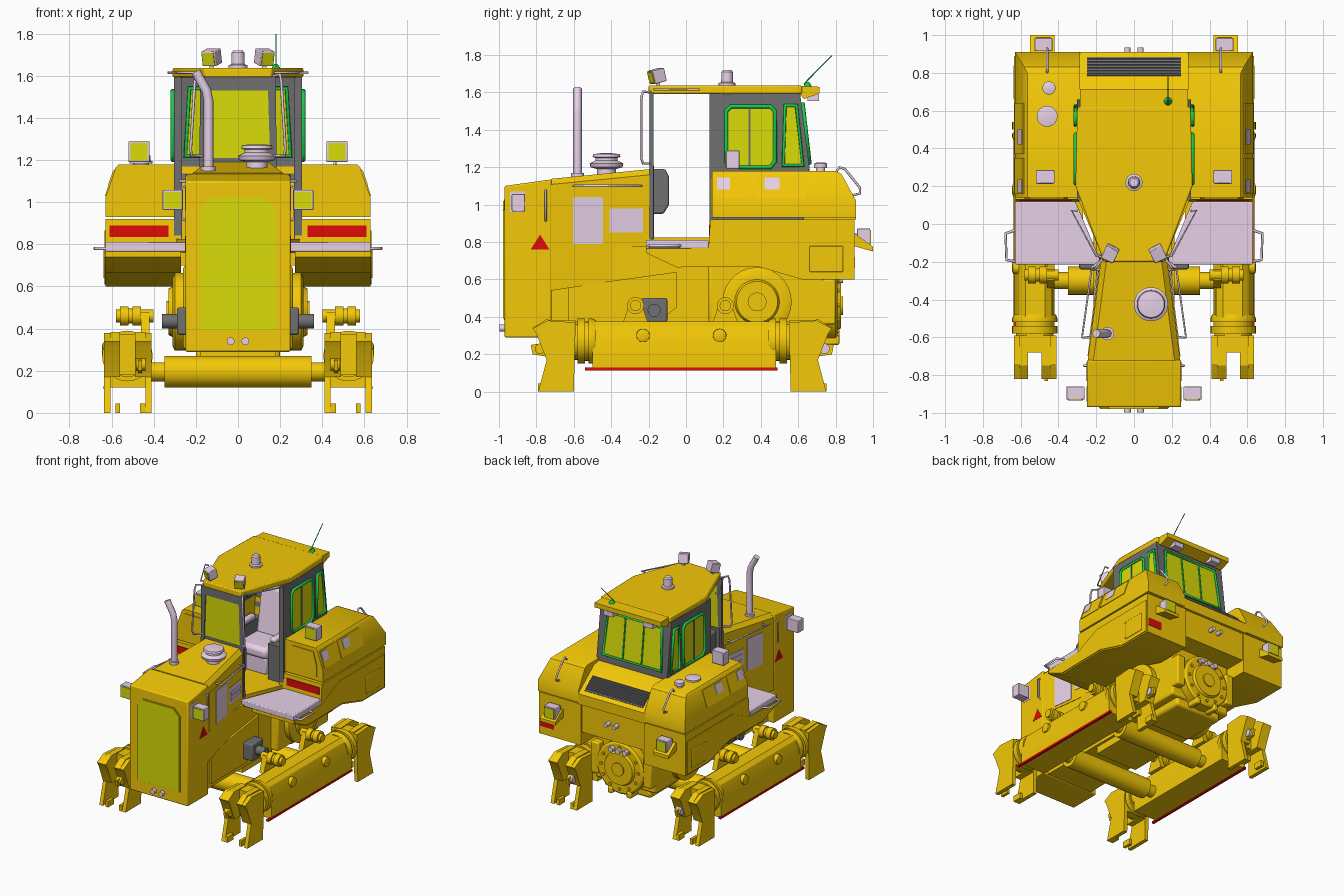
import bpy, bmesh, math
from mathutils import Vector

if "Cube" in bpy.data.objects:
    bpy.data.objects.remove(bpy.data.objects["Cube"])

def mat(name, c):
    m = bpy.data.materials.new(name)
    m.diffuse_color = (*c, 1)
    m.use_nodes = True
    m.node_tree.nodes["Principled BSDF"].inputs["Base Color"].default_value = m.diffuse_color
    return m

YEL = mat("yellow", (0.9, 0.58, 0.002))
GLS = mat("glass", (0.70, 0.72, 0.002))
GRN = mat("seal_green", (0.01, 0.6, 0.07))
PNK = mat("pale_metal", (0.80, 0.64, 0.80))
DRK = mat("dark_grey", (0.16, 0.16, 0.16))
RED = mat("red", (0.75, 0.003, 0.003))

def loft(name, rings, m, mir=False, bev=0):
    """Skin a list of equal-length rings and cap both ends."""
    bm = bmesh.new()
    vs = [[bm.verts.new(p) for p in r] for r in rings]
    n = len(vs[0])
    for a, b in zip(vs, vs[1:]):
        for i in range(n):
            bm.faces.new((a[i], a[(i + 1) % n], b[(i + 1) % n], b[i]))
    bm.faces.new(vs[0]); bm.faces.new(vs[-1])
    bmesh.ops.recalc_face_normals(bm, faces=bm.faces)
    me = bpy.data.meshes.new(name); bm.to_mesh(me); bm.free()
    me.materials.append(m)
    o = bpy.data.objects.new(name, me)
    bpy.context.collection.objects.link(o)
    if bev:
        b = o.modifiers.new("bevel", 'BEVEL'); b.width = bev; b.segments = 2
    if mir:
        o.modifiers.new("mirror", 'MIRROR').use_mirror_merge = False
    return o

def prism(name, axis, pts, a, b, m, mir=False, bev=0):
    f = {'x': lambda p, t: (t, p[0], p[1]), 'y': lambda p, t: (p[0], t, p[1]), 'z': lambda p, t: (p[0], p[1], t)}[axis]
    return loft(name, [[f(p, t) for p in pts] for t in (a, b)], m, mir, bev)

def box(name, x0, x1, y0, y1, z0, z1, m, mir=False, bev=0):
    return prism(name, 'z', [(x0, y0), (x1, y0), (x1, y1), (x0, y1)], z0, z1, m, mir, bev)

def turned(name, base, direction, prof, m, mir=False, seg=28):
    """Body of revolution: prof = (distance along axis, radius)."""
    q = Vector((0, 0, 1)).rotation_difference(Vector(direction))
    rings = [[Vector(base) + q @ Vector((r * math.cos(math.tau * i / seg), r * math.sin(math.tau * i / seg), h))
              for i in range(seg)] for h, r in prof]
    return loft(name, rings, m, mir)

def tube(name, pts, r, m, mir=False, closed=False):
    c = bpy.data.curves.new(name, 'CURVE'); c.dimensions = '3D'
    c.bevel_depth = r; c.bevel_resolution = 2; c.use_fill_caps = True
    s = c.splines.new('POLY'); s.points.add(len(pts) - 1); s.use_cyclic_u = closed
    for p, q in zip(s.points, pts):
        p.co = (*q, 1)
    c.materials.append(m)
    o = bpy.data.objects.new(name, c); bpy.context.collection.objects.link(o)
    if mir:
        o.modifiers.new("mirror", 'MIRROR').use_mirror_merge = False

def lamp(name, loc, size, facing, tilt=0, yaw=0):
    """Work lamp with a framed lens; facing -1 front, 1 rear; made on both sides."""
    h, d = size / 2, 0.035
    for s in (-1, 1):
        for part, k, y0, y1, m in (("housing", h, -d, d, PNK), ("lens", h * .82, d, d + .004, GLS)):
            o = box(name + "_" + part, -k, k, facing * y0, facing * y1, -k, k, m, bev=.004 if m is PNK else 0)
            o.location = (s * loc[0], loc[1], loc[2]); o.rotation_euler = (tilt, 0, s * yaw)

# --- Hood and radiator block
prism("radiator_block", 'x', [(-.97, .29), (-.72, .29), (-.72, 1.135), (-.97, 1.1)], -.25, .25, YEL, bev=.008)
loft("engine_hood", [[(-w, y, z0), (w, y, z0), (w, y, z1 - .03), (w - .03, y, z1), (-w + .03, y, z1), (-w, y, z1 - .03)]
     for y, w, z0, z1 in ((-.722, .245, .54, 1.138), (-.19, .175, .62, 1.19))], YEL)
g = [(-.18, .39), (.18, .39), (.18, .97), (.13, 1.02), (-.13, 1.02), (-.18, .97)]
prism("grille_rim", 'y', [(x * 1.03, (z - .7) * 1.02 + .7) for x, z in g], -.974, -.96, YEL)
prism("radiator_grille", 'y', g, -.979, -.96, GLS)
for x in (-.035, .035):
    turned("tow_pin", (x, -.97, .34), (0, -1, 0), [(0, .018), (.028, .018)], PNK)
    turned("rear_hitch_pin", (x, .88, .83), (0, 1, 0), [(0, .016), (.055, .016)], PNK)
prism("warning_triangle", 'x', [(-.83, .76), (-.73, .76), (-.78, .84)], .24, .252, RED, mir=True)
box("hood_label", .24, .252, -.94, -.86, .96, 1.07, PNK, mir=True)
def hood_x(y):
    return .245 - .07 * (y + .722) / .532
def hood_panel(name, y0, y1, z0, z1, m, t):
    prism(name, 'z', [(hood_x(y0) - .01, y0), (hood_x(y0) + t, y0), (hood_x(y1) + t, y1), (hood_x(y1) - .01, y1)], z0, z1, m, mir=True)
hood_panel("hood_side_door", -.7, -.22, .77, 1.07, YEL, .004)
hood_panel("hood_screen", -.605, -.445, .79, 1.04, PNK, .008)
hood_panel("hood_vent", -.41, -.23, .85, .98, PNK, .008)
for z in (.88, .92):
    hood_panel("vent_louver", -.39, -.25, z, z + .025, PNK, .014)
tube("hood_rail", [(.23, -.6, 1.1), (.275, -.6, 1.1), (.225, -.24, 1.1), (.18, -.24, 1.1)], .007, PNK, mir=True)
tube("grab_bar", [(.24, -.75, .91), (.265, -.75, .92), (.265, -.75, 1.07), (.24, -.75, 1.08)], .006, PNK, mir=True)
lamp("hood_lamp", (.31, -.895, 1.01), .095, -1)

# --- Exhaust and air intake
tube("exhaust_pipe", [(-.14, -.58, 1.12), (-.14, -.58, 1.48), (-.15, -.58, 1.53), (-.19, -.58, 1.6), (-.2, -.58, 1.62)], .023, PNK)
turned("exhaust_collar", (-.14, -.58, 1.13), (0, 0, 1), [(0, .035), (.04, .035)], PNK)
turned("air_precleaner", (.09, -.425, 1.15), (0, 0, 1),
       [(0, .05), (.04, .05), (.05, .085), (.07, .09), (.085, .06), (.1, .06), (.105, .075), (.12, .07), (.125, .03)], PNK)

# --- Chassis, belly plates and cross tubes
box("main_frame", -.2, .2, -.73, .3, .295, .78, YEL)
prism("frame_side_panel", 'x', [(-.63, .33), (-.2, .33), (-.05, .45), (-.05, .64), (-.63, .56)], .19, .215, YEL, mir=True)
box("transmission_case", -.26, .26, .12, .74, .3, .7, YEL, bev=.015)
box("rear_belly", -.2, .2, .36, .72, .24, .31, YEL, bev=.02)
box("middle_belly", -.18, .18, -.2, .16, .24, .3, YEL)
for y in (-.3, .26):
    turned("cross_tube", (-.45, y, .195), (1, 0, 0), [(0, .045), (.1, .045), (.1, .075), (.8, .075), (.8, .045), (.9, .045)], YEL)
turned("final_drive", (.22, .38, .48), (1, 0, 0), [(0, .185), (.08, .185), (.09, .165), (.09, .12), (.11, .11), (.11, .05), (.12, .05)], YEL, mir=True)
turned("rear_gear_cover", (0, .7, .46), (0, 1, 0), [(0, .2), (.1, .2), (.11, .185), (.11, .13), (.13, .12), (.13, .05), (.14, .05)], YEL, seg=32)
for i in range(12):
    a = i * math.pi / 6
    turned("cover_bolt", (.16 * math.cos(a), .8, .46 + .16 * math.sin(a)), (0, 1, 0), [(0, .012), (.02, .012)], YEL, seg=6)
box("rear_bracket", .19, .26, .7, .8, .36, .6, YEL, mir=True, bev=.01)
box("rear_tow_lug", .06, .1, .72, .82, .25, .3, YEL, mir=True, bev=.01)
for x in (-.06, 0, .06):
    turned("hose_port", (x, .76, .6), (0, 1, 0), [(0, .02), (.08, .02)], PNK, seg=16)

# --- Suspension barrels over the track frames
box("pivot_block", .19, .29, -.24, -.1, .37, .5, DRK, mir=True, bev=.01)
turned("pivot_shaft", (.25, -.17, .435), (1, 0, 0), [(0, .035), (.11, .035)], DRK, mir=True)
for y in (-.27, .21):
    turned("suspension_barrel", (.4, y, .46), (1, 0, 0), [(0, .03), (.06, .03), (.06, .045), (.1, .045), (.1, .035),
           (.12, .035), (.12, .045), (.16, .045), (.16, .03), (.18, .03)], YEL, mir=True)
    prism("barrel_bracket", 'x', [(y - .07, .36), (y + .07, .36), (y + .03, .48), (y - .03, .48)], .42, .46, YEL, mir=True)

# --- Track frames with end forks
prism("track_frame", 'y', [(.42, .12), (.635, .12), (.635, .25), (.605, .35), (.575, .375), (.47, .375), (.435, .35), (.42, .25)],
      -.5, .48, YEL, mir=True)
box("track_red_strip", .62, .639, -.54, .49, .113, .128, RED, mir=True)
for y in (-.23, .18):
    turned("track_boss", (.58, y, .3), (1, 0, 0), [(0, .038), (.06, .035), (.065, .02)], YEL, mir=True)
for s in (-1, 1):
    def yy(y):
        return y if s < 0 else -y - .04
    turned("track_collar", (.525, yy(-.48), .27), (0, s, 0),
           [(0, .112), (.02, .12), (.04, .12), (.04, .105), (.06, .105), (.06, .12), (.1, .12), (.1, .1), (.18, .1)], YEL, mir=True)
    side = [(yy(a), b) for a, b in [(-.79, 0), (-.6, 0), (-.59, .37), (-.74, .38), (-.82, .34), (-.8, .31), (-.745, .17)]]
    head = [(yy(a), b) for a, b in [(-.745, .17), (-.595, .17), (-.59, .38), (-.75, .385), (-.82, .34), (-.8, .31)]]
    for a, b, c, d in ((.41, .44, .44, .49), (.605, .635, .56, .605)):
        prism("fork_leg", 'x', side, a, b, YEL, mir=True)
        prism("fork_head", 'x', head, c, d, YEL, mir=True)
        y0, y1 = sorted((yy(-.79), yy(-.72)))
        box("fork_foot", c, (c + d) / 2, y0, y1, 0, .045, YEL, mir=True)
    y0, y1 = sorted((yy(-.68), yy(-.58)))
    box("fork_bridge", .48, .57, y0, y1, .18, .375, YEL, mir=True)
    turned("fork_pin", (.44, yy(-.78), .23), (1, 0, 0), [(0, .028), (.045, .028)], YEL if s < 0 else PNK, mir=True)
    prism("pin_lug", 'x', [(yy(-.7), .18), (yy(-.82), .2), (yy(-.83), .25), (yy(-.7), .27)], .455, .475, YEL, mir=True)

# --- Fenders, steps and rear deck
prism("fender", 'x', [(-.21, .765), (-.21, .74), (-.05, .665), (.38, .67), (.62, .6), (.9, .6), (.9, .92), (.13, .92), (.12, .765)],
      .27, .628, YEL, mir=True)
prism("fender_side_panel", 'x', [(-.05, .675), (.38, .68), (.62, .61), (.89, .61), (.89, .865), (.34, .865), (.13, .77), (-.2, .76), (-.2, .74)],
      .62, .634, YEL, mir=True)
box("fender_hatch", .62, .639, .66, .84, .64, .78, YEL, mir=True, bev=.005)
box("rear_center_body", -.28, .28, .6, .89, .7, .93, YEL)
prism("step_plate", 'z', [(.17, -.215), (.63, -.215), (.63, .12), (.31, .12)], .765, .81, PNK, mir=True, bev=.006)
box("front_reflector", .33, .61, .122, .14, .835, .89, RED, mir=True)
box("rear_reflector", .5, .62, .89, .903, .66, .72, RED)
tube("step_rail", [(.62, -.2, .78), (.675, -.19, .78), (.68, -.05, .78), (.62, -.03, .78)], .008, PNK, mir=True)
loft("tank_box", [[(.285, .14, z), (x, .14, z), (x, y, z), (.285, y, z)] for z, x, y in ((.93, .63, .91), (1.02, .63, .91), (1.165, .58, .83), (1.18, .565, .8))],
     YEL, mir=True)
prism("rear_slope", 'x', [(.6, .92), (.91, .92), (.91, 1.0), (.72, 1.15), (.62, 1.17)], -.29, .29, YEL)
def skin(name, y0, y1, z0, z1, m, t):
    fx = lambda z: .63 - .05 * (z - 1.02) / .145
    prism(name, 'y', [(fx(z0) - .02, z0), (fx(z0) + t, z0), (fx(z1) + t, z1), (fx(z1) - .02, z1)], y0, y1, m, mir=True)
skin("tank_door_front", .16, .35, 1.03, 1.155, YEL, .005)
skin("tank_door_rear", .37, .64, 1.03, 1.155, YEL, .005)
skin("tank_label", .165, .235, 1.08, 1.145, PNK, .008)
skin("tank_label_rear", .42, .5, 1.08, 1.145, PNK, .008)
prism("tank_front_panel", 'y', [(.35, .96), (.58, .96), (.58, 1.04), (.55, 1.15), (.37, 1.15)], .133, .15, YEL, mir=True)
sl = lambda y: 1.15 - .79 * (y - .72)
prism("rear_vent", 'x', [(.785, sl(.785) + .005), (.885, sl(.885) + .005), (.87, sl(.885) - .02), (.77, sl(.785) - .02)], -.25, .25, DRK)
for i in range(6):
    y = .79 + .016 * i
    box("rear_vent_slat", -.245, .245, y, y + .006, sl(y) - .01, sl(y) + .012, DRK)
for x, y, r, h in ((-.46, .57, .055, .025), (-.45, .72, .035, .05)):
    turned("filler_cap", (x, y, 1.17), (0, 0, 1), [(0, r * .7), (h * .5, r * .7), (h * .5, r), (h, r), (h + .005, r * .6)], PNK)
tube("rear_grab_rail", [(.46, .8, 1.17), (.46, .82, 1.2), (.46, .85, 1.19), (.46, .93, 1.09), (.46, .93, 1.06), (.46, .89, 1.05)], .007, PNK, mir=True)
lamp("fender_lamp", (.47, .25, 1.24), .1, -1)
lamp("rear_lamp", (.48, .95, .825), .095, 1)
prism("rear_lamp_bracket", 'x', [(.89, .84), (.91, .84), (1.0, .775), (1.0, .75), (.89, .78)], .42, .55, YEL, mir=True)

# --- Cab shell
hexa = [(.16, -.19), (.3, .14), (.3, .62), (-.3, .62), (-.3, .14), (-.16, -.19)]
prism("cab_floor", 'z', hexa, .76, .825, YEL)
prism("cab_roof", 'z', [(.16, -.2), (.31, .2), (.3, .62), (-.3, .62), (-.31, .2), (-.16, -.2)], 1.592, 1.637, YEL, bev=.008)
prism("roof_rear_visor", 'x', [(.61, 1.634), (.715, 1.63), (.715, 1.595), (.63, 1.565), (.61, 1.59)], -.285, .285, YEL)
box("roof_rear_lamp", .13, .21, .65, .71, 1.555, 1.59, PNK, mir=True)
prism("cab_side_wall", 'x', [(.13, .82), (.62, .82), (.66, 1.2), (.61, 1.595), (.14, 1.595)], .285, .303, DRK, mir=True)
box("cab_door_post", .265, .303, .125, .19, .82, 1.595, DRK, mir=True)
prism("cab_rear_wall", 'x', [(.61, 1.1), (.655, 1.1), (.66, 1.2), (.61, 1.595), (.59, 1.595), (.63, 1.2)], -.29, .29, DRK)
prism("cab_front_post", 'y', [(.165, .82), (.185, .82), (.18, 1.6), (.14, 1.6)], -.195, -.175, DRK, mir=True)
box("cab_front_lower", -.17, .17, -.19, -.17, .8, 1.21, DRK)
box("cab_front_header", -.15, .15, -.195, -.175, 1.53, 1.6, DRK)
prism("windshield", 'y', [(-.165, 1.21), (.165, 1.21), (.145, 1.535), (-.145, 1.535)], -.188, -.178, GLS)
def window(name, axis, pts, f):
    """Glass pane standing through the wall with a green seal on its edge."""
    for t in (-.006, .022):
        tube(name + "_seal", [f(p, t + (.004 if t > 0 else 0) - .002) for p in pts], .011, GRN, closed=True, mir=axis == 'x')
    loft(name + "_glass", [[f(p, t) for p in pts] for t in (-.006, .022)], GLS, mir=axis == 'x')
side_f = lambda p, t: (.285 + t, p[0], p[1])
window("side_window", 'x', [(.24, 1.2), (.45, 1.2), (.475, 1.23), (.475, 1.5), (.45, 1.525), (.24, 1.525), (.215, 1.5), (.215, 1.23)], side_f)
window("quarter_window", 'x', [(.52, 1.21), (.625, 1.21), (.59, 1.53), (.53, 1.53)], side_f)
box("side_window_bar", .28, .312, .335, .345, 1.2, 1.525, DRK, mir=True)
rear_f = lambda p, t: (p[0], .632 + t * 1.3 - (p[1] - 1.2) * .115, p[1])
window("rear_window", 'y', [(-.25, 1.22), (.25, 1.22), (.23, 1.54), (-.23, 1.54)], rear_f)
for x in (-.08, .08):
    tube("rear_window_bar", [rear_f((x, 1.22), .024), rear_f((x, 1.54), .024)], .006, GRN)

# --- Cab interior
prism("dash_console", 'x', [(-.18, .95), (-.12, .95), (-.09, 1.0), (-.09, 1.15), (-.11, 1.19), (-.18, 1.19)], -.14, .14, DRK, bev=.01)
box("seat_base", -.1, .1, .2, .46, .82, .95, PNK, bev=.01)
box("seat_cushion", -.13, .13, .16, .48, .95, 1.04, PNK, bev=.03)
prism("seat_back", 'x', [(.38, 1.02), (.46, 1.02), (.51, 1.38), (.45, 1.38)], -.12, .12, PNK, bev=.025)
box("seat_armrest", .15, .2, .17, .44, 1.1, 1.14, PNK, mir=True, bev=.015)
box("side_console", .15, .25, .15, .5, .82, 1.1, DRK, mir=True)

# --- Roof fittings and handrails
turned("beacon", (0, .22, 1.63), (0, 0, 1), [(0, .045), (.02, .045), (.025, .032), (.08, .03), (.09, .022)], PNK)
lamp("roof_lamp", (.125, -.155, 1.688), .072, -1, .25, .45)
box("roof_lamp_foot", .115, .135, -.16, -.14, 1.63, 1.66, PNK, mir=True)
tube("roof_rail", [(.17, -.16, 1.615), (.2, -.17, 1.615), (.33, .07, 1.615), (.3, .07, 1.615)], .006, PNK, mir=True)
tube("pillar_rail", [(.17, -.19, 1.6), (.2, -.23, 1.605), (.205, -.24, 1.57), (.225, -.24, 1.25), (.22, -.23, 1.22), (.17, -.19, 1.22)], .007, PNK, mir=True)
turned("antenna_base", (.18, .65, 1.63), (0, 0, 1), [(0, .022), (.012, .018), (.025, .008)], GRN)
tube("antenna", [(.18, .63, 1.645), (.18, .78, 1.797)], .003, GRN)

# --- Smooth round surfaces, keep edges sharp
bpy.ops.object.select_all(action='DESELECT')
for o in bpy.context.scene.objects:
    if o.type == 'MESH':
        o.select_set(True)
        bpy.context.view_layer.objects.active = o
bpy.ops.object.shade_smooth_by_angle(angle=math.radians(30))
